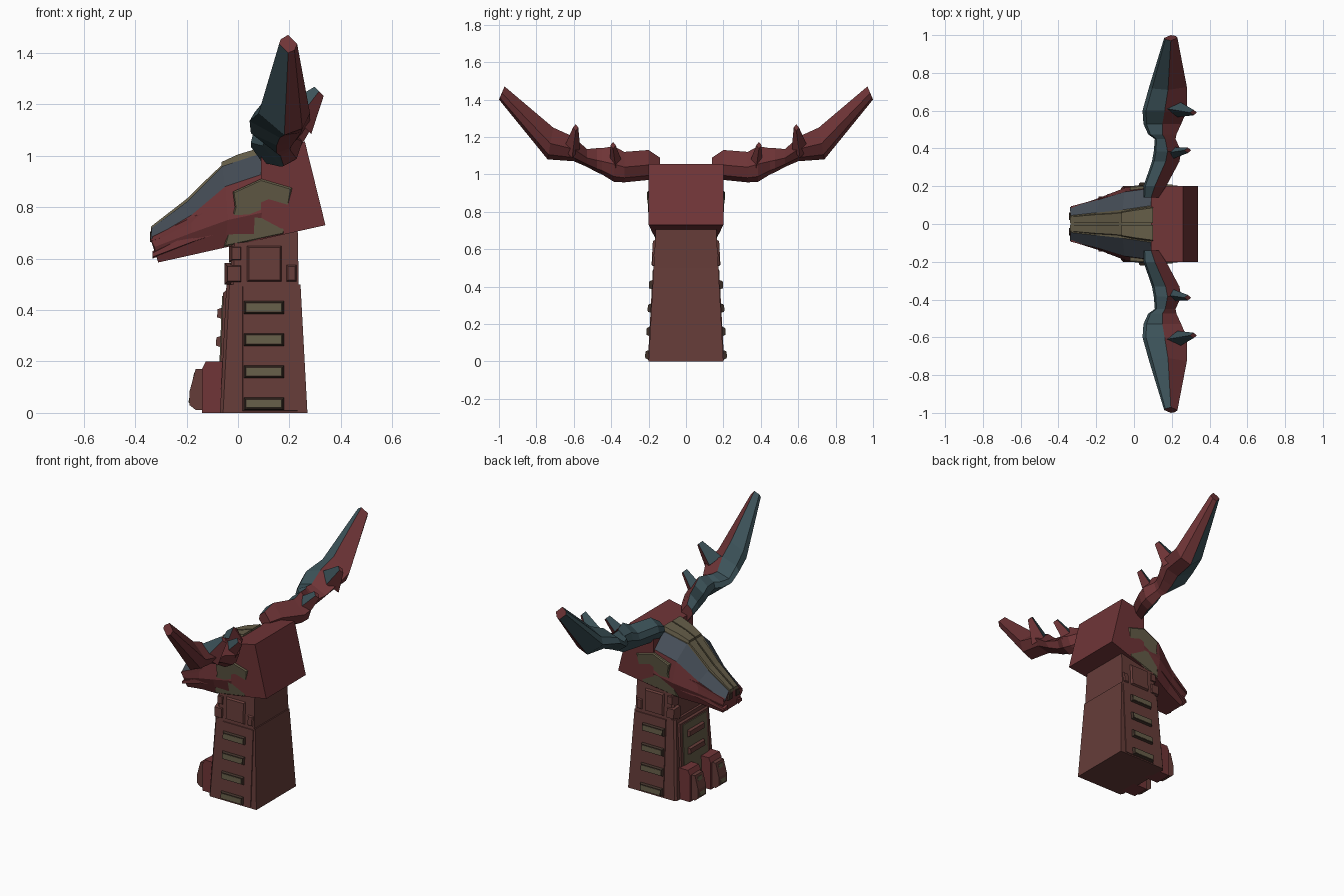
import bpy, bmesh

if "Cube" in bpy.data.objects:
    bpy.data.objects.remove(bpy.data.objects["Cube"])

COL = {"red": (.16, .035, .038, 1), "brown": (.13, .045, .04, 1), "olive": (.13, .11, .065, 1),
       "slate": (.06, .075, .095, 1), "teal": (.045, .085, .1, 1), "dark": (.05, .03, .022, 1)}
MATS = {}
for key, c in COL.items():
    MATS[key] = bpy.data.materials.new(key)
    MATS[key].diffuse_color = c


def loft(name, rings, cols, cap="", side=1):
    """Skin closed rings; cols gives one colour per ring edge (or one for all)."""
    n = len(rings[0])
    cols = [cols] * n if isinstance(cols, str) else cols
    cap = cap or cols[0]
    used = sorted(set(cols) | {cap})
    me = bpy.data.meshes.new(name)
    for u in used:
        me.materials.append(MATS[u])
    bm = bmesh.new()
    vs = [[bm.verts.new((x, y * side, z)) for x, y, z in r] for r in rings]
    for a, b in zip(vs, vs[1:]):
        for i in range(n):
            f = bm.faces.new((a[i], a[(i + 1) % n], b[(i + 1) % n], b[i]))
            f.material_index = used.index(cols[i])
    for r in (vs[0], vs[-1]):
        bm.faces.new(r).material_index = used.index(cap)
    bmesh.ops.recalc_face_normals(bm, faces=bm.faces)
    bm.to_mesh(me)
    bm.free()
    ob = bpy.data.objects.new(name, me)
    bpy.context.collection.objects.link(ob)
    return ob


def half_y(z):   # side wall of the column
    return .2 - .054 * z


def front_x(z):  # front wall of the column
    return -.07 + .04 * z


def side_plate(name, x0, x1, z0, z1, d, col, side, bev=.012, base=-.01):
    """Chamfered plate standing on a column side wall."""
    def ring(off, i):
        return [(x, half_y(z) + off, z) for x, z in
                ((x0 + i, z0 + i), (x1 - i, z0 + i), (x1 - i, z1 - i), (x0 + i, z1 - i))]
    loft(name, [ring(base, 0), ring(d, bev)], col, side=side)


def front_plate(name, y0, y1, z0, z1, d, col, bev=.012):
    """Chamfered plate standing on the column front wall."""
    def ring(off, i):
        return [(front_x(z) - off, y, z) for y, z in
                ((y0 + i, z0 + i), (y1 - i, z0 + i), (y1 - i, z1 - i), (y0 + i, z1 - i))]
    loft(name, [ring(-.01, 0), ring(d, bev)], col)


# Column and neck
def column(z, x0, x1, c=.012):
    h = half_y(z)
    return [(x0 + c, -h, z), (x1, -h, z), (x1, h, z), (x0 + c, h, z), (x0, h - c, z), (x0, c - h, z)]


loft("column", [column(0, -.07, .27), column(.5, -.045, .243)], "brown")
loft("neck", [column(.495, -.03, .236), column(.72, -.025, .232)], "brown")

# Front panel with slots
front_plate("front_panel_frame", -.155, .155, .04, .48, .006, "brown")
front_plate("front_panel", -.125, .125, .06, .46, .01, "olive", .006)
for z in (.25, .36):
    front_plate("front_slot", -.085, .085, z, z + .055, .026, "brown")

for s in (1, -1):
    # Side panels and windows
    side_plate("side_panel", .015, .235, .005, .495, .004, "brown", s, .004)
    for z in (.005, .13, .255, .38):
        side_plate("window_frame", .018, .185, z, z + .06, .018, "dark", s, .011)
        side_plate("window", .03, .173, z + .012, z + .048, .02, "olive", s, .003)
    side_plate("neck_panel", .03, .175, .505, .655, .012, "brown", s)
    side_plate("neck_block_low", -.052, .022, .5, .582, .01, "brown", s, base=-.04)
    side_plate("neck_block_high", -.035, .022, .585, .655, .008, "brown", s, base=-.04)
    side_plate("neck_block_rear", .182, .234, .505, .582, .008, "brown", s)

    # Feet with sloping toe plates
    foot = [(-.04, 0), (-.14, 0), (-.14, .17), (-.125, .2), (-.04, .2)]
    loft("foot", [[(x, y, z) for x, z in foot] for y in (.05, .16)], "red", side=s)
    toe = [(-.13, .01), (-.165, .012), (-.188, .03), (-.188, .085), (-.165, .17), (-.13, .17)]
    loft("toe", [[(x, y, z) for x, z in toe] for y in (.065, .145)], "brown", side=s)
    loft("toe_plate", [[(-.18, .075, .035), (-.18, .135, .035), (-.158, .13, .16), (-.158, .08, .16)],
                       [(-.193, .08, .04), (-.193, .13, .04), (-.171, .125, .155), (-.171, .085, .155)]],
         "olive", side=s)

    # Cheek plates follow the tapering jaw
    cheek = [(-.02, .86), (.09, .91), (.21, .875), (.18, .695), (-.055, .645), (-.012, .80)]

    def cheek_ring(off, k):
        return [(.08 + (x - .08) * k, min(.2, .2 - (.77 - z) * .3) + off - max(0, .05 - x) * .1,
                 .78 + (z - .78) * k) for x, z in cheek]
    loft("cheek", [cheek_ring(-.06, 1), cheek_ring(.002, 1), cheek_ring(.008, .95)], "olive", side=s)

    # Raised lip and jaw ridges along the snout
    for nm, dz, w in (("lip_ridge", .675, .012), ("jaw_ridge", .612, .008)):
        loft(nm, [[(x, yy + o, z + h) for o, h in ((-.03, 0), (w, .006), (w, t), (-.03, t + .006))]
                  for x, yy, z, t in ((-.333, .082, dz - .012, .022), (-.17, .125, dz + .05, .04),
                                      (-.03, .172, dz + .095, .045))], "red", side=s)

    # Horns: (y, x front, x rear, z bottom, z top)
    stations = [(.14, .05, .13, .98, 1.09), (.2, .05, .17, .97, 1.13), (.33, .095, .24, .957, 1.12),
                (.385, .105, .25, .96, 1.15), (.45, .11, .22, 1.0, 1.14), (.475, .075, .225, 1.01, 1.14),
                (.53, .05, .25, 1.04, 1.135), (.6, .045, .28, 1.07, 1.2),
                (.74, .08, .28, 1.08, 1.25), (1.0, .16, .23, 1.4, 1.47)]
    shape = [(0, .5), (.08, .75), (.5, 1), (1, .5), (.85, .15), (.5, 0)]
    rings = [[(x0 + (x1 - x0) * u, y - (.03 * v if y > .7 else 0), z0 + (z1 - z0) * v) for u, v in shape]
             for y, x0, x1, z0, z1 in stations]
    loft("horn", rings, ["teal", "teal", "red", "red", "red", "teal"], "red", side=s)
    # Rear spurs on the horns
    for y, x, z, ty, tx, tz, r in ((.375, .2, 1.07, .39, .285, 1.155, .04),
                                   (.61, .23, 1.14, .59, .315, 1.25, .055)):
        loft("horn_spur", [[(cx - k, cy, cz + k), (cx, cy + k * .8, cz), (cx + k, cy, cz - k),
                            (cx, cy - k * .8, cz)]
                           for cx, cy, cz, k in ((x, y, z, r), (tx, ty, tz, .018))],
             ["teal", "red", "red", "teal"], "red", side=s)

# Head: each station lists bottom, low side, high side and top as (x, y, z)
half = [[(-.31, .07, .585), (-.325, .088, .645), (-.34, .09, .675), (-.335, .045, .72)],
        [(-.18, .10, .614), (-.18, .14, .70), (-.18, .13, .77), (-.2, .06, .82)],
        [(-.05, .15, .643), (-.04, .195, .75), (-.05, .17, .88), (-.06, .075, .96)],
        [(.1, .172, .676), (.1, .2, .78), (.1, .19, .93), (.11, .1, 1.015)]]
loft("head", [r + [(x, -y, z) for x, y, z in reversed(r)] for r in half],
     ["red", "red", "slate", "olive", "slate", "red", "red", "red"], "red")

# Rear skull block
loft("skull_block", [[(.09, .172, .674), (.34, .2, .73), (.26, .2, 1.055), (.09, .2, 1.02), (.09, .2, .78)],
                     [(.09, -.172, .674), (.34, -.2, .73), (.26, -.2, 1.055), (.09, -.2, 1.02), (.09, -.2, .78)]],
     "red")

# Brow crest and twin nose strips
for s in (1, -1):
    loft("brow_crest", [[(x, .004, z - .03), (x, w, z - .03), (x, w * .9, z), (x, .004, z)]
                        for x, w, z in ((-.065, .068, .975), (0, .08, 1.005), (.1, .095, 1.035))],
         "olive", side=s)
    loft("nose_strip", [[(x, .005, z - .02), (x, w, z - .02), (x, w * .9, z), (x, .005, z)]
                        for x, w, z in ((-.338, .042, .725), (-.2, .055, .832), (-.12, .06, .91),
                                        (-.062, .066, .965))], "olive", side=s)
    loft("nostril", [[(x, .02, .665), (x, .06, .665), (x, .05, .7), (x, .02, .705)]
                     for x in (-.32, -.343)], "dark", side=s)

for m in bpy.data.materials:
    if m.users and not m.is_grease_pencil:
        m.use_nodes = True
        m.node_tree.nodes["Principled BSDF"].inputs["Base Color"].default_value = m.diffuse_color
